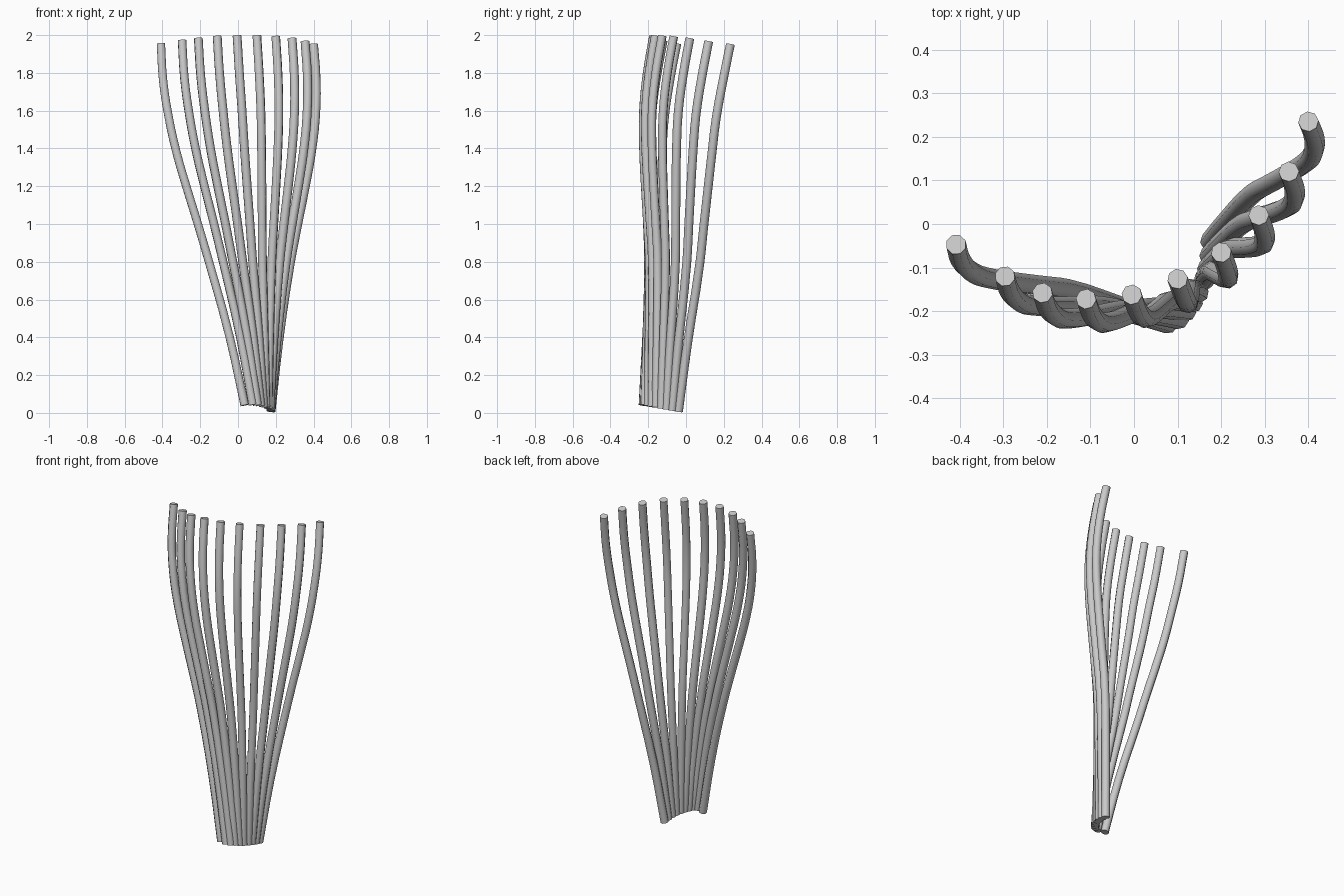
import bpy, math

if "Cube" in bpy.data.objects:
    bpy.data.objects.remove(bpy.data.objects["Cube"])

RADIUS = 0.0235

# Foot and tip centres of each strand
feet = [(0.035, -0.215), (0.078, -0.228), (0.103, -0.218), (0.12, -0.20), (0.135, -0.18),
        (0.148, -0.158), (0.16, -0.13), (0.168, -0.103), (0.173, -0.073), (0.175, -0.04)]
tips = [(-0.408, -0.047, 1.955), (-0.296, -0.12, 1.972), (-0.21, -0.158, 1.983), (-0.11, -0.172, 1.994),
        (-0.005, -0.162, 1.997), (0.10, -0.126, 1.997), (0.20, -0.065, 1.993), (0.286, 0.02, 1.983),
        (0.355, 0.12, 1.967), (0.40, 0.235, 1.952)]

# Shared bend: height fraction, share of the spread, share of the outward bulge
bend = [(0, 0, 0), (0.19, 0.18, 0), (0.4, 0.43, 0.12), (0.5, 0.557, 0.4), (0.6, 0.69, 0.7),
        (0.7, 0.815, 0.95), (0.8, 0.91, 1.0), (0.9, 0.975, 0.65), (1, 1, 0)]


def strand(index, foot, tip):
    """One eight-sided capped tube swept along a bent path."""
    bulge_x, bulge_y = 0.03 * index / 9, -0.05
    z0 = 0.007 - 0.19 * (foot[1] + 0.04)
    curve = bpy.data.curves.new("strand", 'CURVE')
    curve.dimensions = '3D'
    curve.bevel_depth = RADIUS
    curve.bevel_resolution = 2
    curve.resolution_u = 3
    curve.use_fill_caps = True
    spline = curve.splines.new('BEZIER')
    spline.bezier_points.add(len(bend) - 1)
    for p, (h, f, g) in zip(spline.bezier_points, bend):
        p.co = (foot[0] + (tip[0] - foot[0]) * f + bulge_x * g,
                foot[1] + (tip[1] - foot[1]) * f + bulge_y * g,
                z0 + (tip[2] - z0) * h)
        p.handle_left_type = p.handle_right_type = 'AUTO'
    obj = bpy.data.objects.new(f"strand_{index + 1}", curve)
    bpy.context.collection.objects.link(obj)
    bpy.ops.object.select_all(action='DESELECT')
    obj.select_set(True)
    bpy.context.view_layer.objects.active = obj
    bpy.ops.object.convert(target='MESH')
    bpy.ops.object.shade_smooth_by_angle(angle=math.radians(50))


# Fan of strands
for i, (a, b) in enumerate(zip(feet, tips)):
    strand(i, a, b)
